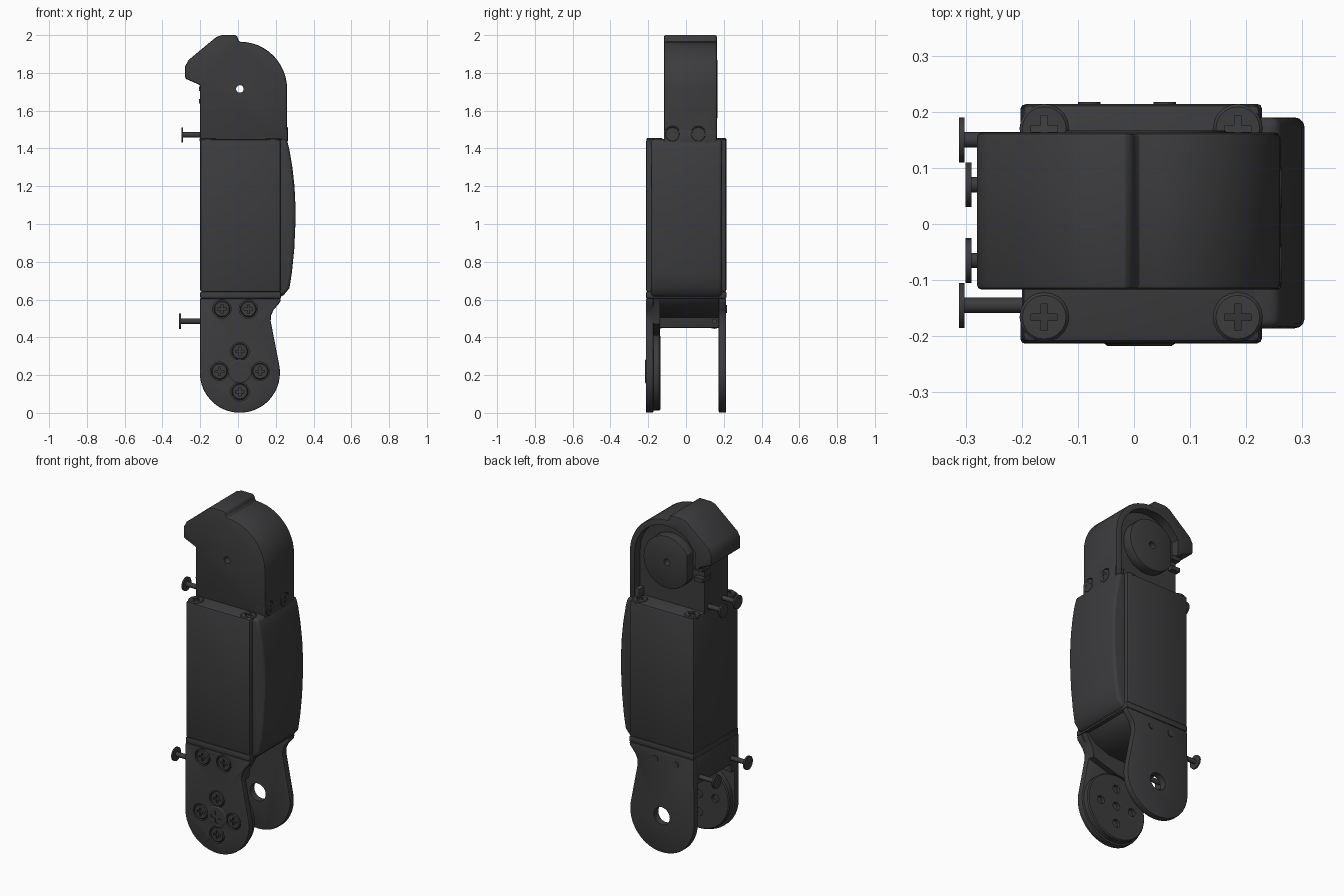
import bpy, bmesh
from math import radians, sin, cos
from mathutils import Vector, Matrix

if "Cube" in bpy.data.objects:
    bpy.data.objects.remove(bpy.data.objects["Cube"])

mat = bpy.data.materials.new("dark_grey")
mat.diffuse_color = (0.045, 0.045, 0.048, 1)
mat.use_nodes = True
mat.node_tree.nodes["Principled BSDF"].inputs["Base Color"].default_value = mat.diffuse_color


def apply_mods(ob):
    bpy.context.view_layer.objects.active = ob
    for m in list(ob.modifiers):
        bpy.ops.object.modifier_apply(modifier=m.name)


def finish(name, bm, bevel=0, segs=2):
    bmesh.ops.recalc_face_normals(bm, faces=bm.faces)
    me = bpy.data.meshes.new(name)
    bm.to_mesh(me)
    bm.free()
    me.materials.append(mat)
    ob = bpy.data.objects.new(name, me)
    bpy.context.collection.objects.link(ob)
    if bevel:
        m = ob.modifiers.new("bevel", 'BEVEL')
        m.width, m.segments, m.limit_method = bevel, segs, 'ANGLE'
        m.angle_limit = radians(35)
        apply_mods(ob)
    return ob


def prism(name, pts, a, b, axis='Y', bevel=0, segs=2):
    """Extrude an (x,z) outline along y, or a (y,z) outline along x."""
    bm = bmesh.new()
    place = (lambda p, t: (p[0], t, p[1])) if axis == 'Y' else (lambda p, t: (t, p[0], p[1]))
    face = bm.faces.new([bm.verts.new(place(p, a)) for p in pts])
    ext = bmesh.ops.extrude_face_region(bm, geom=[face])
    vs = [v for v in ext['geom'] if isinstance(v, bmesh.types.BMVert)]
    bmesh.ops.translate(bm, verts=vs, vec=(0, b - a, 0) if axis == 'Y' else (b - a, 0, 0))
    return finish(name, bm, bevel, segs)


def box(name, x, y, z, bevel=0, segs=2):
    return prism(name, [(x[0], z[0]), (x[1], z[0]), (x[1], z[1]), (x[0], z[1])], *y, bevel=bevel, segs=segs)


def frame(pos, axis):
    return Matrix.Translation(pos) @ Vector(axis).to_track_quat('Z', 'Y').to_matrix().to_4x4()


def cyl(name, pos, axis, r, h, n=24, bevel=0):
    """Cylinder starting at pos and running h along axis."""
    bm = bmesh.new()
    bmesh.ops.create_cone(bm, cap_ends=True, segments=n, radius1=r, radius2=r, depth=h,
                          matrix=frame(pos, axis) @ Matrix.Translation((0, 0, h / 2)))
    return finish(name, bm, bevel, 1)


def cut(ob, cutter):
    m = ob.modifiers.new("cut", 'BOOLEAN')
    m.operation, m.object, m.solver = 'DIFFERENCE', cutter, 'EXACT'
    apply_mods(ob)
    bpy.data.objects.remove(cutter)


def arc(cx, cz, r, a0, a1, n):
    return [(cx + r * cos(radians(a0 + (a1 - a0) * i / n)),
             cz + r * sin(radians(a0 + (a1 - a0) * i / n))) for i in range(n + 1)]


# cross-slot screw, unit radius 0.045, top face at its local z = 0
master = cyl("screw", (0, 0, -0.02), (0, 0, 1), 0.045, 0.02, 20, 0.005)
cut(master, box("slot_a", (-0.024, 0.024), (-0.006, 0.006), (-0.009, 0.02)))
cut(master, box("slot_b", (-0.006, 0.006), (-0.024, 0.024), (-0.009, 0.02)))
screw_mesh = master.data
bpy.data.objects.remove(master)


def screw(name, pos, axis, r):
    ob = bpy.data.objects.new(name, screw_mesh)
    bpy.context.collection.objects.link(ob)
    ob.matrix_world = frame(pos, axis) @ Matrix.Diagonal((r / 0.045, r / 0.045, 1, 1))


# main housing with a seam above its base trim
box("housing", (-0.2, 0.226), (-0.212, 0.214), (0.638, 1.45), 0.014)
box("housing_base_trim", (-0.2, 0.228), (-0.212, 0.214), (0.605, 0.642), 0.008)
for x in (-0.16, 0.185):
    for y in (-0.166, 0.17):
        screw("top_screw", (x, y, 1.455), (0, 0, 1), 0.044)

# bulged back pad
prism("back_pad", [(0.2, 0.615), (0.235, 0.615), (0.272, 0.66), (0.285, 0.74), (0.298, 0.87),
                   (0.304, 1.0), (0.304, 1.1), (0.299, 1.2), (0.288, 1.3), (0.273, 1.39),
                   (0.258, 1.449), (0.2, 1.449)], -0.186, 0.19, bevel=0.022, segs=3)

# arched head with beak, opened out on its back side
C = (0.01, 1.715)
head = prism("head", [(-0.2, 1.43), (0.26, 1.43)] + arc(*C, 0.25, 0, 90, 12) +
             [(0.003, 1.97), (-0.003, 1.993), (-0.015, 2.0), (-0.085, 2.0), (-0.115, 1.99),
              (-0.262, 1.868), (-0.28, 1.835), (-0.28, 1.77), (-0.2, 1.735)],
             -0.117, 0.163, bevel=0.009)
cut(head, prism("head_recess", [(-0.3, 1.3), (0.225, 1.3)] + arc(*C, 0.215, 0, 125, 14) +
                [(-0.175, 1.82), (-0.175, 1.725), (-0.3, 1.725)], 0.11, 0.3))
tongue = [(-0.117, 1.5), (-0.117, 1.44)] + arc(-0.077, 1.433, 0.04, 180, 270, 4) + \
    arc(0.117, 1.433, 0.04, 270, 360, 4) + [(0.157, 1.5)]
prism("head_tongue", tongue, 0.2, 0.262, 'X', 0.005)
for y in (-0.072, 0.065):
    cut(head, cyl("pocket", (0.3, y, 1.475), (-1, 0, 0), 0.043, 0.052))
    screw("head_screw", (0.264, y, 1.475), (1, 0, 0), 0.04)

# rotor disc in the head, flat on one side, with a through hole
disc = prism("head_disc", arc(*C, 0.155, -150, 150, 32), 0.10, 0.167, bevel=0.005)
for ob in (head, disc):
    cut(ob, cyl("bore", (C[0], -0.4, C[1]), (0, 1, 0), 0.02, 0.9, 20))
for z in (1.65, 1.715):
    box("head_nub", (-0.207, -0.15), (0.06, 0.14), (z - 0.012, z + 0.012))

# fork: two legs and a cross piece
P = (0.01, 0.213)
leg = [(-0.2, 0.606)] + arc(*P, 0.212, 180, 370, 32) + \
    [(0.179, 0.455), (0.173, 0.485), (0.175, 0.515), (0.188, 0.545), (0.222, 0.585), (0.228, 0.606)]
front = prism("front_leg", leg, -0.213, -0.172, bevel=0.007)
back = prism("back_leg", leg, 0.173, 0.213, bevel=0.007)
cut(back, cyl("pivot_hole", (0.01, 0, 0.22), (0, 1, 0), 0.052, 0.5, 28))
prism("fork_cross_piece", [(-0.2, 0.61), (-0.2, 0.45), (-0.16, 0.45), (-0.155, 0.505),
                           (0.06, 0.52), (0.15, 0.555), (0.21, 0.61)], -0.19, 0.19, bevel=0.004)
prism("front_leg_upper", [(-0.2, 0.606), (-0.2, 0.40), (0.0, 0.42), (0.17, 0.47),
                          (0.175, 0.52), (0.222, 0.606)], -0.18, -0.138)

# drive disc inside the front leg, and its screws
ring = [(0.01, 0.325), (0.01, 0.112), (-0.098, 0.22), (0.118, 0.22)]
drive = cyl("drive_disc", (0.01, -0.18, 0.213), (0, 1, 0), 0.2, 0.044, 40, 0.006)
for x, z in ring + [(0.01, 0.22)]:
    cut(drive, cyl("disc_hole", (x, -0.155, z), (0, 1, 0), 0.024, 0.1, 16))
for x, z in ring + [(-0.085, 0.55), (0.055, 0.55)]:
    cut(front, cyl("pocket", (x, -0.3, z), (0, 1, 0), 0.049, 0.102))
    screw("leg_screw", (x, -0.213, z), (0, -1, 0), 0.043)
screw("pivot_screw", (0.01, -0.217, 0.22), (0, -1, 0), 0.065)
for x in (-0.08, 0.055):
    cyl("back_leg_pin", (x, 0.2, 0.55), (0, 1, 0), 0.02, 0.017, 16)

# loose pins standing out on the left side
for tip, z, ys, end in ((-0.312, 0.485, (-0.145, 0.15), -0.14), (-0.3, 1.472, (-0.065, 0.07), -0.15)):
    for y in ys:
        cyl("pin_head", (tip, y, z), (1, 0, 0), 0.04, 0.01, 20)
        cyl("pin_shank", (tip, y, z), (1, 0, 0), 0.014, end - tip, 14)

# smooth curved faces, keep hard edges
bpy.ops.object.select_all(action='DESELECT')
for ob in bpy.context.collection.objects:
    ob.select_set(True)
    bpy.context.view_layer.objects.active = ob
bpy.ops.object.shade_smooth_by_angle(angle=radians(30))
